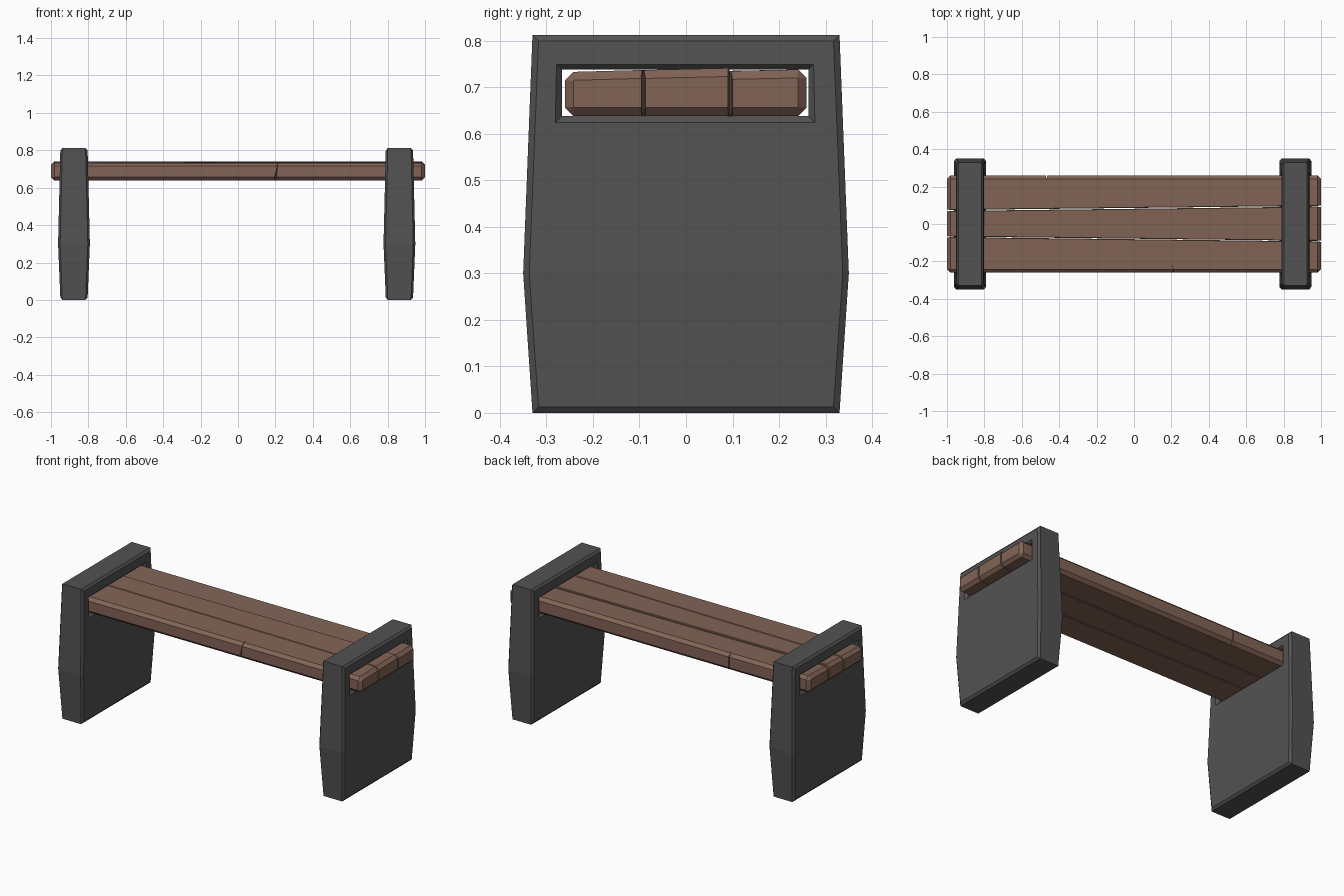
import bpy, bmesh

cube = bpy.data.objects.get("Cube")
if cube:
    bpy.data.objects.remove(cube, do_unlink=True)


def material(name, color):
    mat = bpy.data.materials.new(name)
    mat.use_nodes = True
    mat.diffuse_color = color
    mat.node_tree.nodes["Principled BSDF"].inputs["Base Color"].default_value = color
    return mat


stone = material("dark grey stone", (0.085, 0.085, 0.085, 1))
wood = material("brown wood", (0.225, 0.127, 0.093, 1))


def loft(name, rings, mat, crease=None):
    """Skin matching rings of points, cap both ends; crease splits each cap."""
    bm = bmesh.new()
    loops = [[bm.verts.new(p) for p in ring] for ring in rings]
    for a, b in zip(loops, loops[1:]):
        for i in range(len(a)):
            j = (i + 1) % len(a)
            bm.faces.new((a[i], a[j], b[j], b[i]))
    for cap in (loops[0], loops[-1]):
        bm.faces.new(cap)
        if crease:
            bmesh.ops.connect_verts(bm, verts=[cap[i] for i in crease])
    bmesh.ops.recalc_face_normals(bm, faces=bm.faces)
    mesh = bpy.data.meshes.new(name)
    bm.to_mesh(mesh)
    bm.free()
    mesh.materials.append(mat)
    obj = bpy.data.objects.new(name, mesh)
    bpy.context.collection.objects.link(obj)
    return obj


def cut(obj, cutter):
    """Subtract the cutter from the object, then discard it."""
    mod = obj.modifiers.new("cut", 'BOOLEAN')
    mod.operation = 'DIFFERENCE'
    mod.solver = 'EXACT'
    mod.object = cutter
    graph = bpy.context.evaluated_depsgraph_get()
    mesh = bpy.data.meshes.new_from_object(obj.evaluated_get(graph))
    obj.modifiers.clear()
    obj.data = mesh
    bpy.data.objects.remove(cutter, do_unlink=True)


# Slab legs: bulging outline, chamfered rims, flared slot for the seat
def leg(name, cx):
    def ring(side, inset, depth):
        pts = []
        for z, half_y, half_x, zi in ((0, 0.33, 0.073, inset), (0.3, 0.35, 0.085, 0),
                                      (0.812, 0.33, 0.073, -inset)):
            pts.append((cx + side * (half_x - depth), half_y - inset, z + zi))
        return pts + [(x, -y, z) for x, y, z in reversed(pts)]

    chamfer = 0.013
    slab = loft(name, [ring(-1, chamfer, 0), ring(-1, 0, 0.011),
                       ring(1, 0, 0.011), ring(1, chamfer, 0)], stone, (1, 4))

    def opening(x, grow):
        y, z = 0.265 + grow, 0.05 + grow
        return [(cx + x, sy * y - 0.002, 0.688 + sz * z)
                for sy, sz in ((-1, -1), (1, -1), (1, 1), (-1, 1))]

    cut(slab, loft("slot_cutter", [opening(-0.09, 0.026), opening(-0.062, 0),
                                   opening(0.062, 0), opening(0.09, 0.026)], stone))


leg("left_leg", 0.863)
leg("right_leg", -0.877)


# Seat planks: edges run slightly skewed, outer edges and ends chamfered
def plank(name, left_end, right_end, tops, chamfers):
    bottom = 0.638

    def ring(x, ys, e):
        pts = []
        for y, top, c, s in zip(ys, tops, chamfers, (1, -1)):
            yi = y + s * min(e, c)
            k = c * 0.1 if e else c
            side = [(x, yi + s * k, bottom + e), (x, yi, bottom + e + k),
                    (x, yi, top - e - k), (x, yi + s * k, top - e)]
            pts += side if s > 0 else side[::-1]
        return pts

    end = 0.018
    return loft(name, [ring(-1, right_end, end), ring(-1 + end, right_end, 0),
                       ring(1 - end, left_end, 0), ring(1, left_end, end)], wood)


wide, fine = 0.018, 0.003
front = plank("front_plank", (-0.26, -0.093), (-0.26, -0.07), (0.733, 0.737), (wide, fine))
plank("middle_plank", (-0.09, 0.093), (-0.067, 0.07), (0.737, 0.741), (fine, fine))
back = plank("back_plank", (0.097, 0.259), (0.075, 0.259), (0.735, 0.738), (fine, wide))

# Split notches in the outer plank edges
cut(front, loft("notch_cutter", [
    [(0.17, -0.28, 0.62), (0.205, -0.28, 0.62), (0.2, -0.235, 0.62)],
    [(0.212, -0.28, 0.76), (0.219, -0.28, 0.76), (0.208, -0.21, 0.76)]], wood))
cut(back, loft("notch_cutter", [
    [(-0.476, 0.28, z), (-0.46, 0.28, z), (-0.468, 0.24, z)] for z in (0.62, 0.76)], wood))
